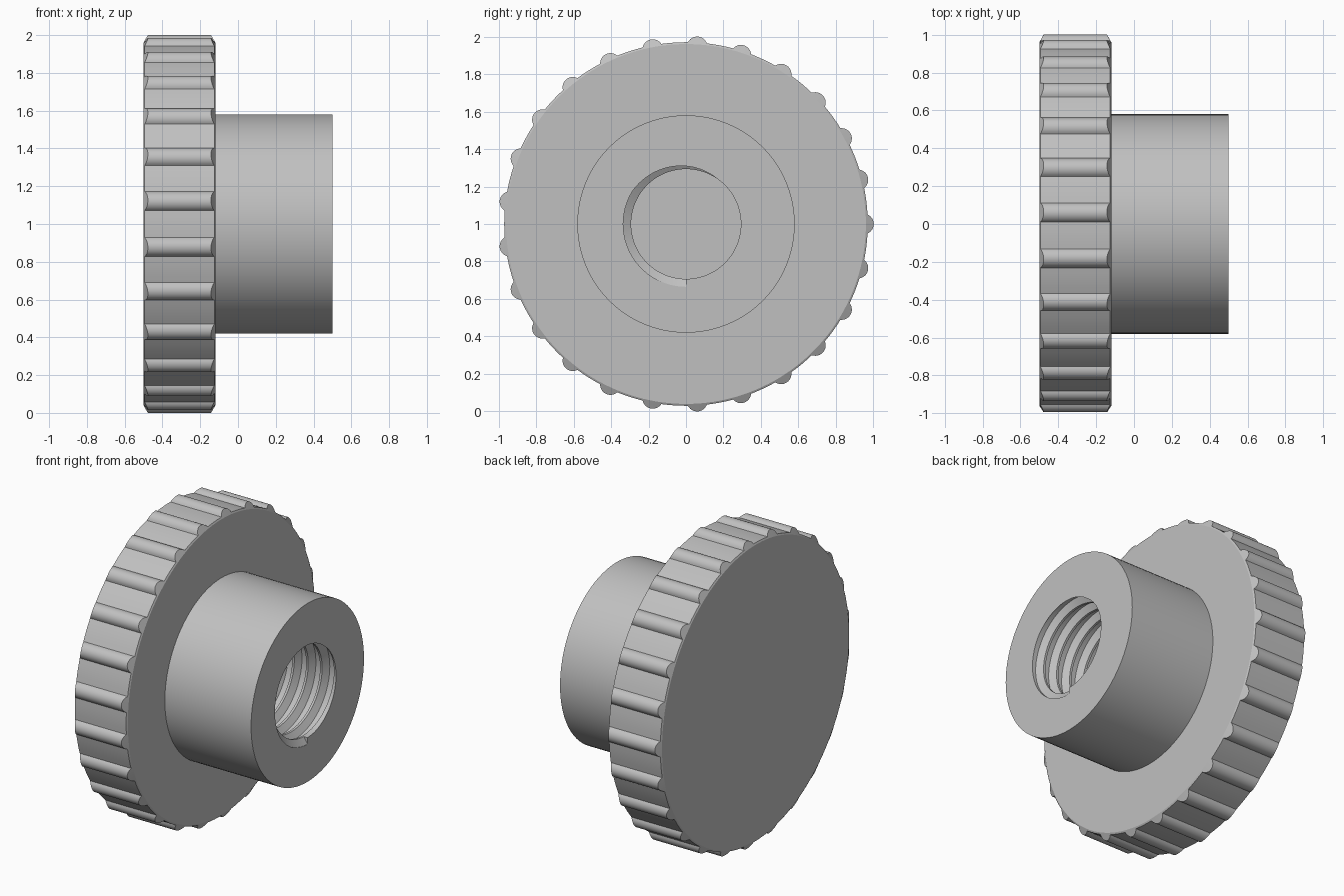
import bpy, bmesh
from math import cos, sin, acos, atan2, hypot, pi, radians

if "Cube" in bpy.data.objects:
    bpy.data.objects.remove(bpy.data.objects["Cube"])

steel = bpy.data.materials.new("grey_steel")
steel.use_nodes = True
steel.diffuse_color = (0.53, 0.53, 0.53, 1)
steel.node_tree.nodes["Principled BSDF"].inputs["Base Color"].default_value = (0.53, 0.53, 0.53, 1)


def polar(x, r, a):
    """Point at radius r and angle a around the part's axis."""
    return (x, r * cos(a), 1 + r * sin(a))


def finish(bm, name):
    bmesh.ops.remove_doubles(bm, verts=bm.verts, dist=1e-5)
    bmesh.ops.recalc_face_normals(bm, faces=bm.faces)
    mesh = bpy.data.meshes.new(name)
    bm.to_mesh(mesh)
    bm.free()
    mesh.materials.append(steel)
    ob = bpy.data.objects.new(name, mesh)
    bpy.context.collection.objects.link(ob)
    bpy.ops.object.select_all(action='DESELECT')
    ob.select_set(True)
    bpy.context.view_layer.objects.active = ob
    bpy.ops.object.shade_smooth_by_angle(angle=radians(25))


def skin(bm, cols):
    """Join neighbouring columns of vertices with quads."""
    for a, b in zip(cols, cols[1:]):
        for i in range(len(a) - 1):
            bm.faces.new((a[i], a[i + 1], b[i + 1], b[i]))


# Grip wheel: disc with rounded ridges, both ends cut by a cone
BACK, SHOULDER, DISC_R, FACE_R = -0.5, -0.12, 0.97, 0.96
RIDGES, RIDGE_C, RIDGE_R = 25, 0.947, 0.055
step = 2 * pi / RIDGES
limit = acos((DISC_R**2 - RIDGE_C**2 - RIDGE_R**2) / (2 * RIDGE_C * RIDGE_R))
outline = []
for k in range(RIDGES):
    for i in range(13):
        f = limit * (i / 6 - 1)
        u, v = RIDGE_C + RIDGE_R * cos(f), RIDGE_R * sin(f)
        outline.append((hypot(u, v), k * step + atan2(v, u)))
    edge = outline[-1][1] - k * step
    for i in range(1, 4):
        outline.append((DISC_R, k * step + edge + (step - 2 * edge) * i / 4))
bm = bmesh.new()
cols = []
for r, a in outline:
    cut = (r - FACE_R) * 0.55
    cols.append([bm.verts.new(polar(x, q, a)) for x, q in (
        (BACK, FACE_R), (BACK + cut, r), (SHOULDER - cut, r), (SHOULDER, FACE_R))])
skin(bm, cols + cols[:1])
bm.faces.new([c[0] for c in cols])
bm.faces.new([c[-1] for c in cols])
finish(bm, "grip_wheel")

# Collar with a blind threaded hole
END, FLOOR, COLLAR_R = 0.5, -0.118, 0.58
MINOR_R, MAJOR_R, PITCH, TURNS = 0.293, 0.335, 0.1, 7
HALF, ROOT = 0.425 * PITCH, 0.17 * PITCH   # half widths of the groove mouth and root
SEGS = 96


def groove_x(k, s):
    return END + PITCH * (0.17 - k - s)


def bore_radius(x, s):
    cut = max((HALF - abs(x - groove_x(k, s))) / (HALF - ROOT) for k in range(TURNS + 1))
    return MINOR_R + (MAJOR_R - MINOR_R) * min(max(cut, 0), 1)


bm = bmesh.new()
cols = []
for j in range(SEGS + 1):
    s = j / SEGS
    a = -pi / 2 - 2 * pi * s
    rows = [END] + [groove_x(k, s) + d for k in range(TURNS)
                    for d in (HALF, ROOT, -ROOT, -HALF)] + [FLOOR]
    rows = [min(max(x, FLOOR), END) for x in rows]
    wall = [(SHOULDER, COLLAR_R), (END, COLLAR_R)]
    wall += [(x, bore_radius(x, s)) for x in rows] + [(FLOOR, 0)]
    cols.append([bm.verts.new(polar(x, r, a)) for x, r in wall])
skin(bm, cols)
# Step where the thread starts at the open end
lip = [(END, MINOR_R), (END, MAJOR_R), (groove_x(0, 0) - ROOT, MAJOR_R),
       (groove_x(0, 0) - HALF, MINOR_R)]
bm.faces.new([bm.verts.new(polar(x, r, -pi / 2)) for x, r in lip])
finish(bm, "threaded_collar")
